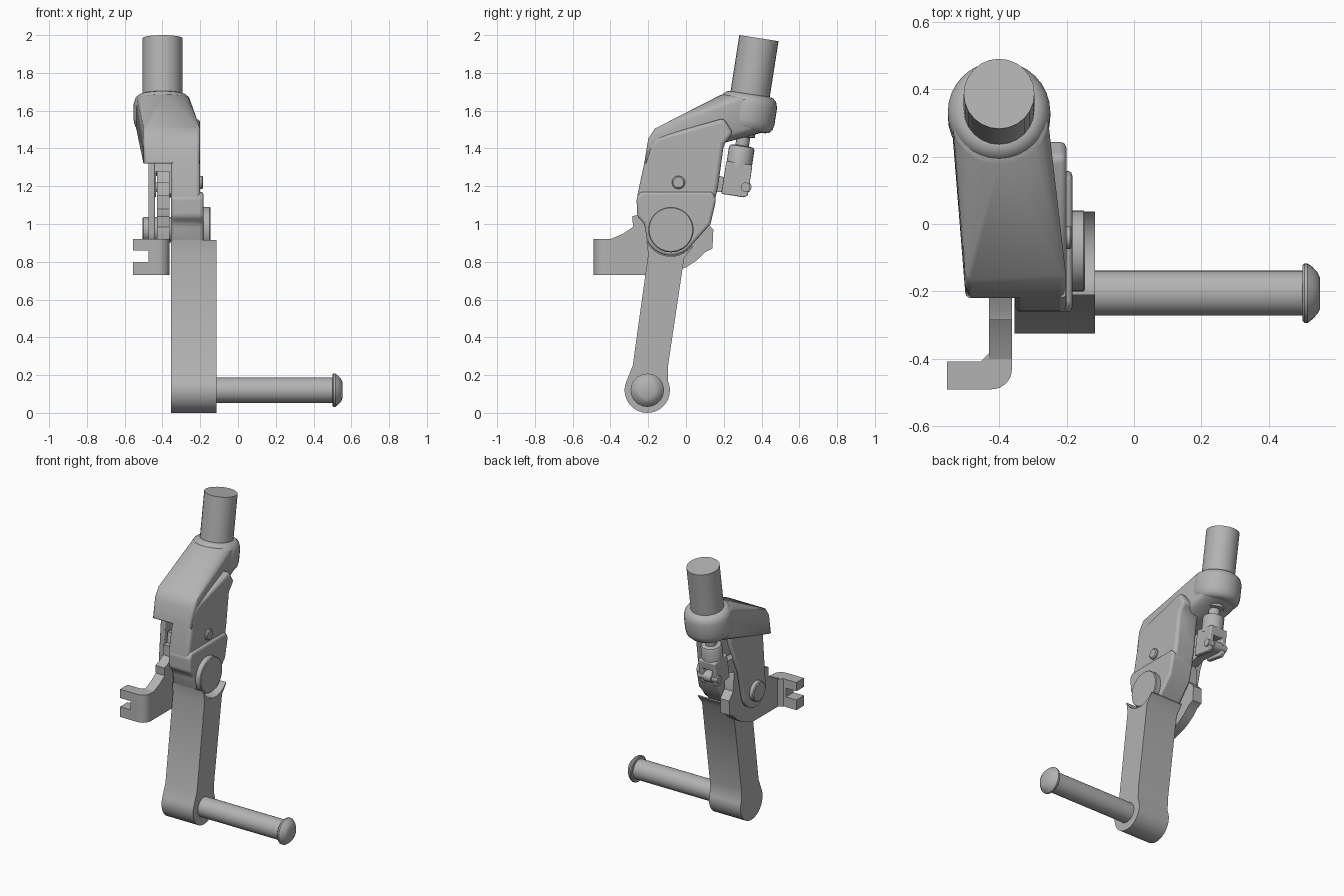
import bpy, bmesh
from math import sin, cos, radians
from mathutils import Vector

if "Cube" in bpy.data.objects:
    bpy.data.objects.remove(bpy.data.objects["Cube"])

steel = bpy.data.materials.new("satin_grey")
steel.use_nodes = True
GREY = (0.45, 0.45, 0.45, 1)
steel.diffuse_color = GREY
steel.node_tree.nodes["Principled BSDF"].inputs["Base Color"].default_value = GREY


def finish(name, bm, bevel=0, segments=3):
    bmesh.ops.recalc_face_normals(bm, faces=bm.faces)
    mesh = bpy.data.meshes.new(name)
    bm.to_mesh(mesh)
    bm.free()
    ob = bpy.data.objects.new(name, mesh)
    bpy.context.collection.objects.link(ob)
    mesh.materials.append(steel)
    if bevel:
        mod = ob.modifiers.new("round", "BEVEL")
        mod.width, mod.segments = bevel, segments
        mod.limit_method, mod.angle_limit = "ANGLE", radians(32)
    bpy.ops.object.select_all(action="DESELECT")
    bpy.context.view_layer.objects.active = ob
    ob.select_set(True)
    bpy.ops.object.shade_smooth_by_angle(angle=radians(35))
    return ob


def arc(center, r, a0, a1, n=14):
    steps = [radians(a0 + (a1 - a0) * i / n) for i in range(n + 1)]
    return [(center[0] + r * cos(a), center[1] + r * sin(a)) for a in steps]


def extrude(name, points, step, bevel=0):
    """Fill an outline and push it along step."""
    bm = bmesh.new()
    face = bm.faces.new([bm.verts.new(p) for p in points])
    new = bmesh.ops.extrude_face_region(bm, geom=[face])["geom"]
    moved = [v for v in new if isinstance(v, bmesh.types.BMVert)]
    bmesh.ops.translate(bm, vec=step, verts=moved)
    return finish(name, bm, bevel)


def plate(name, profile, x0, x1, bevel=0):
    return extrude(name, [(x0, y, z) for y, z in profile], (x1 - x0, 0, 0), bevel)


def lathe(name, origin, axis, rings, n=32, bevel=0):
    """Round part from (distance, radius) pairs along an axis."""
    bm = bmesh.new()
    axis = Vector(axis).normalized()
    u = axis.orthogonal().normalized()
    v = axis.cross(u)
    loops = []
    for t, r in rings:
        c = Vector(origin) + axis * t
        angles = [radians(360 * i / n) for i in range(n)]
        loops.append([bm.verts.new(c + r * (u * cos(a) + v * sin(a))) for a in angles])
    for a, b in zip(loops, loops[1:]):
        for i in range(n):
            j = (i + 1) % n
            bm.faces.new((a[i], a[j], b[j], b[i]))
    bm.faces.new(loops[0])
    bm.faces.new(loops[-1])
    return finish(name, bm, bevel)


PIVOT = (-0.08, 0.97)
FOOT = (-0.205, 0.12)
X = (1, 0, 0)
TILT = Vector((0, 0.154, 0.988)).normalized()
SHAFT_TOP = Vector((-0.40, 0.386, 1.984))

# Leaning shaft and the collar that grips it
lathe("shaft", SHAFT_TOP, -TILT, [(0, 0.105), (0.45, 0.105)], 24)
lathe("collar", SHAFT_TOP, -TILT,
      [(0.30, 0.11), (0.305, 0.125), (0.32, 0.142), (0.35, 0.152), (0.44, 0.152),
       (0.47, 0.146), (0.488, 0.13), (0.493, 0.11)])

# Housing roof: hull from the blunt front to the collar
bm = bmesh.new()
for x in (-0.50, -0.20):
    for y, z in ((-0.165, 1.505), (-0.20, 1.45), (-0.222, 1.315)):
        bm.verts.new((x, y, z))
for t in (0.32, 0.47):
    c = SHAFT_TOP - TILT * t
    for y, z in arc((0, 0), 0.142, 0, 345, 23):
        bm.verts.new(c + Vector((y, z * TILT.z, -z * TILT.y)))
bmesh.ops.convex_hull(bm, input=bm.verts[:])
bmesh.ops.dissolve_limit(bm, angle_limit=radians(3), verts=bm.verts[:], edges=bm.edges[:])
finish("housing_roof", bm, 0.025)

# Thick right cheek with its swollen lower end
hub = arc(PIVOT, 0.138, 203, 325)
plate("right_cheek", hub + [(0.125, 1.0), (0.17, 1.2), (0.20, 1.42), (0.25, 1.48),
      (0.20, 1.56), (-0.15, 1.46), (-0.20, 1.42), (-0.258, 1.15), (-0.255, 1.04),
      (-0.22, 1.0)], -0.355, -0.20, 0.02)
plate("cheek_swell", hub + [(0.13, 1.0), (0.16, 1.13), (0.14, 1.17), (-0.24, 1.17),
      (-0.262, 1.14), (-0.258, 1.04), (-0.22, 1.0)], -0.35, -0.183, 0.015)

# Thin left cheek and pivot pin
plate("left_cheek", arc(PIVOT, 0.115, 190, 350) + [(0.08, 1.15), (0.19, 1.40),
      (0.18, 1.49), (-0.06, 1.42), (-0.16, 1.34)], -0.475, -0.44, 0.006)
lathe("pivot_pin", (-0.505, *PIVOT), X, [(0, 0.062), (0.006, 0.068), (0.2, 0.068)])
lathe("pivot_disk", (-0.2, *PIVOT), X, [(0, 0.12), (0.05, 0.12), (0.055, 0.115)], 40)
lathe("cheek_screw", (-0.21, -0.04, 1.22), X, [(0, 0.035), (0.02, 0.035), (0.026, 0.028)], 20)

# Crank arm, hollowed at the top to clear the hub
plate("crank_arm", arc(FOOT, 0.12, 155, 385, 24) + [(-0.095, 0.25), (-0.01, 0.82),
      (0.037, 0.88)] + arc(PIVOT, 0.141, -36, -157) + [(-0.2, 0.84), (-0.282, 0.25)],
      -0.355, -0.115)

# Handle bar with domed end
lathe("handle", (-0.13, *FOOT), X, [(0, 0.067), (0.64, 0.067)])
lathe("handle_cap", (0.50, *FOOT), X,
      [(0, 0.083), (0.005, 0.088), (0.015, 0.088), (0.03, 0.077), (0.045, 0.06), (0.052, 0.045)])

# Toothed lever between the cheeks
plate("lever", [(-0.41, 0.73), (-0.12, 0.73), (0.0, 0.77), (0.06, 0.81), (0.10, 0.85),
      (0.14, 0.87), (0.145, 0.97), (0.10, 1.02), (0.09, 1.16), (0.02, 1.27), (-0.08, 1.28),
      (-0.10, 1.22), (-0.15, 1.22), (-0.16, 1.15), (-0.20, 1.15), (-0.20, 1.08),
      (-0.25, 1.05), (-0.285, 1.04), (-0.28, 0.985), (-0.33, 0.95), (-0.40, 0.92)],
      -0.43, -0.362)

# Bent lever foot: three stacked layers leave a slot in the outer end
bend = arc((-0.422, -0.43), 0.06, 0, -90, 8)
inner = [(-0.455, -0.408), (-0.43, -0.383), (-0.362, -0.383)]
for name, z0, z1, tip in (("lower", 0.73, 0.80, -0.555), ("middle", 0.80, 0.86, -0.475),
                          ("upper", 0.86, 0.92, -0.555)):
    outline = bend + [(tip, -0.49), (tip, -0.408)] + inner
    extrude("lever_foot_" + name, [(x, y, z0) for x, y in outline], (0, 0, z1 - z0))

# Adjuster screw under the collar, ending in a clevis
lathe("adjuster_screw", SHAFT_TOP, -TILT,
      [(0.47, 0.06), (0.525, 0.06), (0.53, 0.036), (0.575, 0.036), (0.58, 0.062),
       (0.59, 0.068), (0.70, 0.068)], 24)
side = Vector((0, TILT.z, -TILT.y))


def tilted(points):
    return [tuple((SHAFT_TOP + side * s - TILT * t)[1:]) for s, t in points]


plate("clevis_bridge", tilted([(-0.07, 0.67), (0.07, 0.67), (0.07, 0.73), (-0.07, 0.73)]),
      -0.465, -0.335, 0.008)
for name, x in (("left", -0.465), ("right", -0.367)):
    plate(name + "_clevis_prong", tilted([(-0.07, 0.70), (0.07, 0.70), (0.07, 0.83),
          (0.055, 0.845), (-0.07, 0.845)]), x, x + 0.032, 0.006)
lathe("clevis_pin", (-0.475, 0.315, 1.195), X, [(0, 0.025), (0.15, 0.025)], 16)
plate("lever_link", arc((0.315, 1.195), 0.032, -90, 90, 8) + [(0.17, 1.255),
      (0.05, 1.24), (0.05, 1.14), (0.17, 1.17)], -0.43, -0.37)
